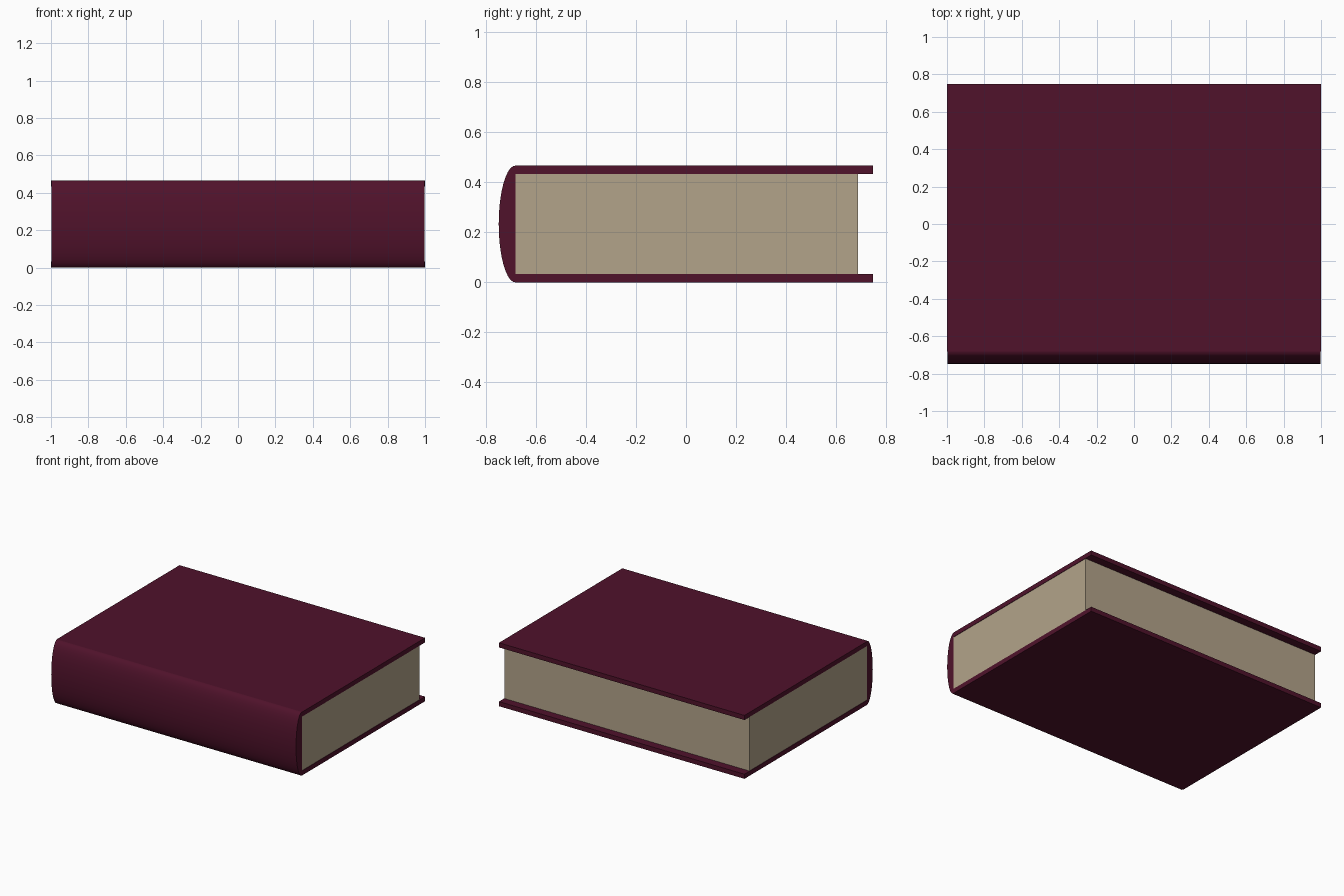
import bpy, bmesh, math

if "Cube" in bpy.data.objects:
    bpy.data.objects.remove(bpy.data.objects["Cube"])

HEIGHT = 0.467
COVER = 0.034
HINGE_Y = -0.682


def material(name, color):
    m = bpy.data.materials.new(name)
    m.diffuse_color = (*color, 1)
    m.use_nodes = True
    m.node_tree.nodes["Principled BSDF"].inputs["Base Color"].default_value = m.diffuse_color
    return m


def prism(name, profile, half_x, mat):
    """Extrude a closed (y, z) profile along x, centred on x = 0."""
    bm = bmesh.new()
    face = bm.faces.new([bm.verts.new((-half_x, y, z)) for y, z in profile])
    ext = bmesh.ops.extrude_face_region(bm, geom=[face])
    verts = [v for v in ext["geom"] if isinstance(v, bmesh.types.BMVert)]
    bmesh.ops.translate(bm, verts=verts, vec=(2 * half_x, 0, 0))
    bmesh.ops.recalc_face_normals(bm, faces=bm.faces)
    mesh = bpy.data.meshes.new(name)
    bm.to_mesh(mesh)
    bm.free()
    mesh.materials.append(mat)
    obj = bpy.data.objects.new(name, mesh)
    bpy.context.collection.objects.link(obj)
    return obj


def rect(y0, y1, z0, z1):
    return [(y0, z0), (y1, z0), (y1, z1), (y0, z1)]


leather = material("burgundy_cover", (0.08, 0.006, 0.024))
paper = material("aged_paper", (0.45, 0.37, 0.255))

# Two cover boards
prism("bottom_cover", rect(HINGE_Y, 0.748, 0, COVER), 1.0, leather)
prism("top_cover", rect(HINGE_Y, 0.748, HEIGHT - COVER, HEIGHT), 1.0, leather)

# Page block, set back from the open edge
prism("page_block", rect(HINGE_Y, 0.687, COVER, HEIGHT - COVER), 0.997, paper)

# Rounded spine: half ellipse
steps = 20
mid = HEIGHT / 2
arc = [(HINGE_Y - 0.067 * math.sin(math.pi * i / steps),
        mid + mid * math.cos(math.pi * i / steps)) for i in range(steps + 1)]
spine = prism("spine", arc, 0.997, leather)
bpy.context.view_layer.objects.active = spine
spine.select_set(True)
bpy.ops.object.shade_smooth_by_angle(angle=math.radians(40))
